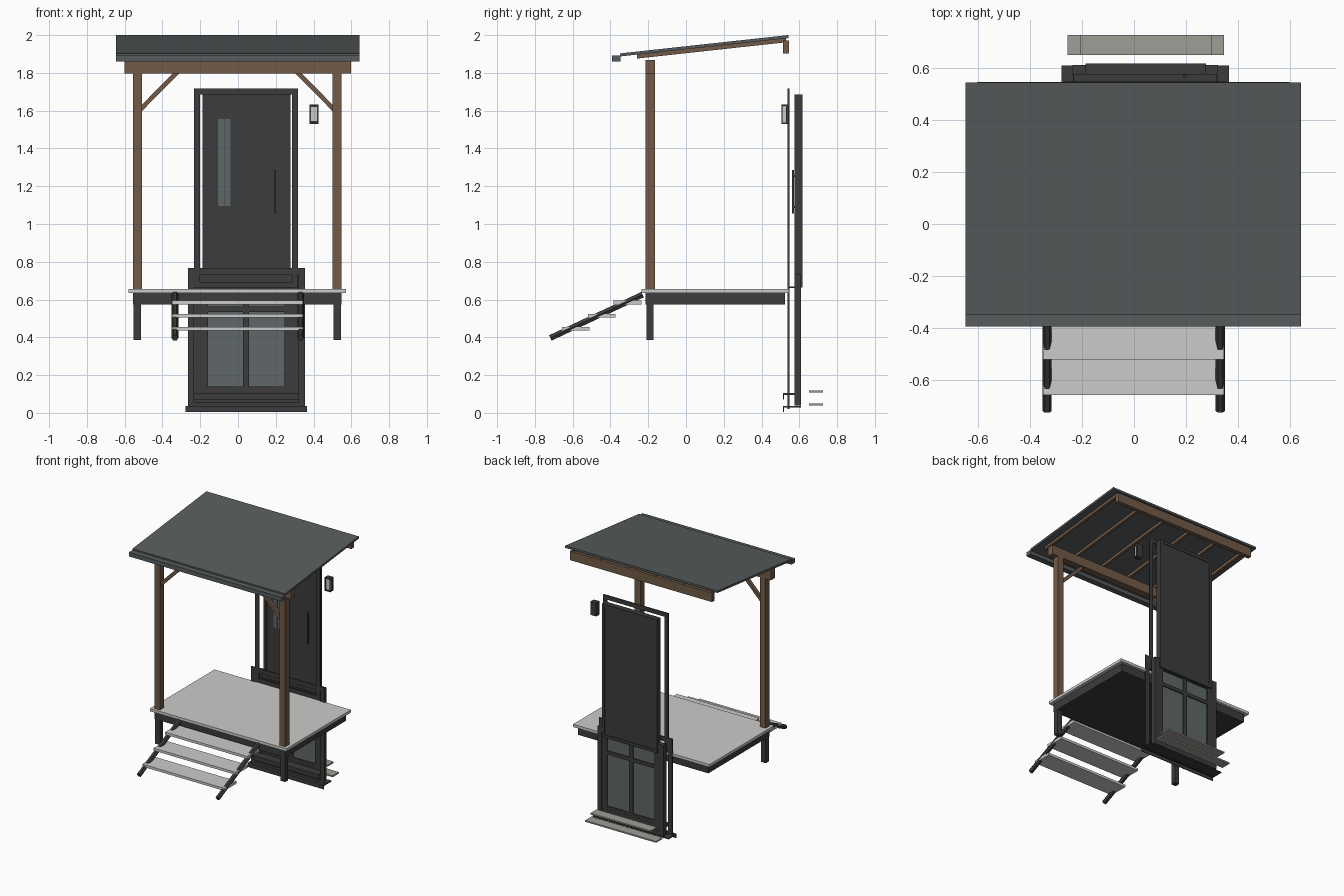
import bpy, bmesh, math
from mathutils import Vector

cube = bpy.data.objects.get("Cube")
if cube:
    bpy.data.objects.remove(cube)


def material(name, r, g, b):
    m = bpy.data.materials.new(name)
    m.use_nodes = True
    m.diffuse_color = (r, g, b, 1)
    m.node_tree.nodes["Principled BSDF"].inputs["Base Color"].default_value = (r, g, b, 1)
    return m


DARK = material("charcoal", 0.045, 0.045, 0.045)
WOOD = material("brown_wood", 0.17, 0.105, 0.065)
PALE = material("pale_deck", 0.6, 0.6, 0.59)
ROOF = material("slate_roof", 0.097, 0.108, 0.11)
GLASS = material("grey_glass", 0.115, 0.135, 0.14)
STONE = material("grey_sill", 0.35, 0.34, 0.31)


def finish(name, bm, mat):
    bmesh.ops.recalc_face_normals(bm, faces=bm.faces)
    mesh = bpy.data.meshes.new(name)
    bm.to_mesh(mesh)
    bm.free()
    mesh.materials.append(mat)
    ob = bpy.data.objects.new(name, mesh)
    bpy.context.collection.objects.link(ob)
    return ob


def add_box(bm, x, y, z):
    """Box from its (min, max) extent on each axis."""
    for v in bmesh.ops.create_cube(bm, size=1)["verts"]:
        v.co = [a + (c + 0.5) * (b - a) for c, (a, b) in zip(v.co, (x, y, z))]


def box(name, x, y, z, mat):
    bm = bmesh.new()
    add_box(bm, x, y, z)
    return finish(name, bm, mat)


def frame(name, x, y, z, w, mat):
    """Rectangular surround of bar width w facing along y."""
    bm = bmesh.new()
    for side in ((x[0], x[0] + w), (x[1] - w, x[1])):
        add_box(bm, side, y, z)
    for rail in ((z[0], z[0] + w), (z[1] - w, z[1])):
        add_box(bm, (x[0] + w, x[1] - w), y, rail)
    return finish(name, bm, mat)


def prism(name, profile, x, mat):
    """Extrude a (y, z) profile along x."""
    bm = bmesh.new()
    face = bm.faces.new([bm.verts.new((x[0], y, z)) for y, z in profile])
    new = bmesh.ops.extrude_face_region(bm, geom=[face])["geom"]
    verts = [v for v in new if isinstance(v, bmesh.types.BMVert)]
    bmesh.ops.translate(bm, verts=verts, vec=(x[1] - x[0], 0, 0))
    return finish(name, bm, mat)


def bar(name, p, q, radius, sides, spin, mat):
    """Straight bar with a regular polygon section."""
    p, q = Vector(p), Vector(q)
    bm = bmesh.new()
    bmesh.ops.create_cone(bm, cap_ends=True, segments=sides, radius1=radius,
                          radius2=radius, depth=(q - p).length)
    ob = finish(name, bm, mat)
    for v in ob.data.vertices:
        c, s = math.cos(spin), math.sin(spin)
        v.co = (c * v.co.x - s * v.co.y, s * v.co.x + c * v.co.y, v.co.z)
    ob.location = (p + q) / 2
    ob.rotation_euler = (q - p).to_track_quat("Z", "Y").to_euler()
    return ob


def slab(y0, y1, low, thick):
    """Profile sloping with the roof; low is the depth below the roof top."""
    def top(y):
        return 1.903 + 0.109 * (y + 0.35) - low
    return [(y0, top(y0)), (y1, top(y1)), (y1, top(y1) - thick), (y0, top(y0) - thick)]


# Roof, gutter and rafters
ROOF_X = (-0.647, 0.642)
prism("roof_panel", slab(-0.35, 0.543, 0, 0.016), ROOF_X, ROOF)
box("gutter", ROOF_X, (-0.393, -0.348), (1.86, 1.892), ROOF)
for i in range(6):
    x = -0.588 + i * 0.2335
    prism("rafter", slab(-0.26, 0.53, 0.016, 0.021), (x - 0.01, x + 0.01), WOOD)
box("front_beam", (-0.602, 0.598), (-0.215, -0.165), (1.798, 1.868), WOOD)
box("rear_beam", (-0.602, 0.598), (0.513, 0.545), (1.903, 1.972), WOOD)

# Posts, diagonal braces and deck legs
for side in (-1, 1):
    x = -0.004 + side * 0.529
    box("post", (x - 0.024, x + 0.024), (-0.215, -0.165), (0.655, 1.8), WOOD)
    bar("brace", (x - side * 0.01, -0.19, 1.6), (x - side * 0.215, -0.19, 1.808),
        0.017, 4, math.pi / 4, WOOD)
    box("deck_leg", (x - 0.02, x + 0.02), (-0.21, -0.172), (0.385, 0.58), DARK)

# Deck
box("deck_boards", (-0.58, 0.573), (-0.235, 0.545), (0.635, 0.656), PALE)
box("deck_frame", (-0.555, 0.547), (-0.214, 0.523), (0.574, 0.635), DARK)

# Stairs
for i in range(3):
    y, z = -0.657 + i * 0.137, 0.435 + i * 0.07
    box("stair_tread", (-0.349, 0.345), (y, y + 0.147), (z, z + 0.019), PALE)
for x in (-0.334, 0.331):
    bar("stair_stringer", (x, -0.718, 0.397), (x, -0.23, 0.626), 0.018, 6,
        math.pi / 6, DARK)

# Door with outer trim
frame("door_trim", (-0.232, 0.318), (0.538, 0.547), (0.66, 1.717), 0.032, DARK)
frame("door_frame", (-0.187, 0.277), (0.575, 0.617), (0.665, 1.685), 0.022, DARK)
box("door_panel", (-0.166, 0.256), (0.58, 0.612), (0.687, 1.664), DARK)
for x in (-0.105, -0.071):
    box("door_light", (x, x + 0.031), (0.576, 0.581), (1.095, 1.557), GLASS)
box("door_handle", (0.19, 0.201), (0.56, 0.572), (1.055, 1.287), DARK)
for z in (1.085, 1.25):
    box("handle_mount", (0.192, 0.199), (0.57, 0.582), (z, z + 0.01), DARK)
box("door_threshold", (-0.232, 0.318), (0.54, 0.585), (0.66, 0.668), DARK)

# Window with outer trim, sash and glazing bars
frame("window_trim", (-0.266, 0.354), (0.538, 0.547), (0.02, 0.767), 0.034, DARK)
frame("window_frame", (-0.236, 0.323), (0.575, 0.61), (0.04, 0.735), 0.036, DARK)
frame("window_sash", (-0.2, 0.287), (0.579, 0.606), (0.076, 0.7), 0.042, DARK)
box("window_sash_foot", (-0.158, 0.245), (0.58, 0.605), (0.11, 0.14), DARK)
box("window_mullion", (0.026, 0.058), (0.581, 0.604), (0.14, 0.66), DARK)
box("window_crossbar", (-0.158, 0.245), (0.582, 0.603), (0.535, 0.562), DARK)
box("window_glass", (-0.158, 0.245), (0.59, 0.595), (0.12, 0.66), GLASS)

# Metal flashings with a turned-down lip, and inner sill boards
for x, z, back in (((-0.235, 0.322), 0.1, 0.585), ((-0.279, 0.364), 0.032, 0.608)):
    box("sill_flashing", x, (0.514, back), (z - 0.004, z + 0.004), DARK)
    box("sill_lip", x, (0.514, 0.519), (z - 0.028, z), DARK)
for x, z in (((-0.208, 0.3), 0.108), ((-0.255, 0.345), 0.04)):
    box("inner_sill", x, (0.65, 0.725), (z, z + 0.011), STONE)

# Wall lamp
box("lamp_shade", (0.387, 0.418), (0.507, 0.53), (1.542, 1.622), PALE)
box("lamp_plate", (0.379, 0.426), (0.53, 0.543), (1.53, 1.633), DARK)
frame("lamp_rim", (0.379, 0.426), (0.505, 0.511), (1.53, 1.633), 0.008, DARK)
for z in (1.53, 1.625):
    box("lamp_cap", (0.379, 0.426), (0.507, 0.535), (z, z + 0.008), DARK)
